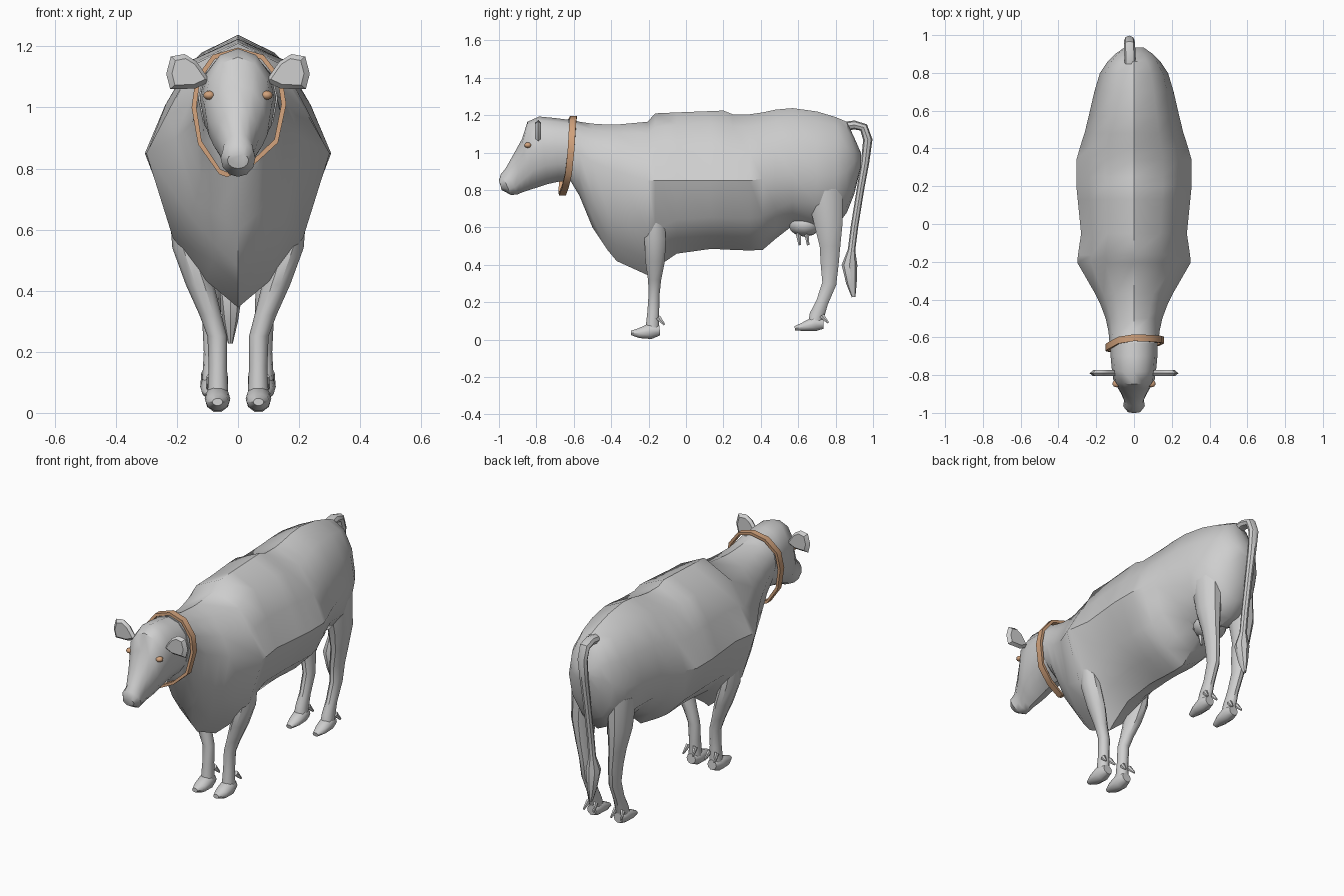
import bpy, bmesh, math
from mathutils import Vector


def material(name, rgb):
    m = bpy.data.materials.new(name)
    m.diffuse_color = (*rgb, 1)
    return m


GREY = material("grey_hide", (0.62, 0.62, 0.62))
TAN = material("tan_leather", (0.64, 0.36, 0.2))


def finish(bm, name, mat, angle=40):
    """Turn a bmesh into an object, smooth except across sharp edges."""
    bmesh.ops.recalc_face_normals(bm, faces=bm.faces)
    for f in bm.faces:
        f.smooth = True
    for e in bm.edges:
        e.smooth = e.calc_face_angle(0) < math.radians(angle)
    me = bpy.data.meshes.new(name)
    bm.to_mesh(me)
    bm.free()
    me.materials.append(mat)
    ob = bpy.data.objects.new(name, me)
    bpy.context.collection.objects.link(ob)
    return ob


def loft(name, rings, mat=GREY, closed=False, angle=40):
    """Skin a list of equal-sized rings; cap the ends unless closed."""
    bm = bmesh.new()
    vs = [[bm.verts.new(p) for p in r] for r in rings]
    n = len(vs[0])
    pairs = list(zip(vs, vs[1:])) + ([(vs[-1], vs[0])] if closed else [])
    for a, b in pairs:
        for i in range(n):
            j = (i + 1) % n
            bm.faces.new((a[i], a[j], b[j], b[i]))
    if not closed:
        bm.faces.new(vs[0])
        bm.faces.new(vs[-1])
    return finish(bm, name, mat, angle)


def tube(name, path, side=1, n=10):
    """Tapered tube; path rows are x, y, z, radius across x, radius across the path."""
    pts = [Vector((side * p[0], p[1], p[2])) for p in path]
    rings = []
    for i, (c, p) in enumerate(zip(pts, path)):
        t = pts[min(i + 1, len(pts) - 1)] - pts[max(i - 1, 0)]
        v = t.cross(Vector((1, 0, 0))).normalized()
        rings.append([c + Vector((p[3], 0, 0)) * math.cos(a) + v * p[4] * math.sin(a)
                      for a in (2 * math.pi * k / n for k in range(n))])
    return loft(name, rings)


def ball(name, centre, radii, mat, sub=2):
    bm = bmesh.new()
    bmesh.ops.create_icosphere(bm, subdivisions=sub, radius=1)
    for v in bm.verts:
        v.co = Vector(c + r * q for c, r, q in zip(centre, radii, v.co))
    return finish(bm, name, mat)


# Half cross-sections: angular (shoulder) and round (neck, rump), blended per section
ANGULAR = [(0, 1), (.5, .8), (.76, .4), (1, 0), (.71, -.55), (.36, -.82), (0, -1)]
ROUND = [(0, 1), (.5, .87), (.87, .5), (1, 0), (.87, -.5), (.5, -.87), (0, -1)]


def section(yt, zt, yb, zb, w, ym, zm, r):
    half = []
    for a, b in zip(ANGULAR, ROUND):
        u, v = a[0] + (b[0] - a[0]) * r, a[1] + (b[1] - a[1]) * r
        ye, ze = (yt, zt) if v > 0 else (yb, zb)
        half.append(Vector((u * w, ym + (ye - ym) * abs(v), zm + (ze - zm) * abs(v))))
    return half + [Vector((-p.x, p.y, p.z)) for p in half[-2:0:-1]]


# Body and neck: y, top z, bottom z, half width, z of widest point, roundness
body = [
    (-.63, 1.18, .87, .13, 1.03, 1), (-.57, 1.165, .77, .135, 1.0, .9),
    (-.50, 1.155, .60, .15, .95, .6), (-.42, 1.15, .48, .18, .92, .4),
    (-.37, 1.15, .42, .205, .9, .3), (-.205, 1.165, .345, .30, .85, 0),
    (-.165, 1.21, .38, .297, .85, 0), (-.05, 1.215, .46, .28, .85, .25),
    (.13, 1.222, .485, .298, .85, .3), (.20, 1.225, .483, .305, .85, .2),
    (.25, 1.205, .48, .305, .85, .2), (.34, 1.205, .477, .305, .85, .25),
    (.41, 1.215, .48, .285, .86, .3), (.48, 1.23, .54, .262, .87, .4),
    (.57, 1.238, .61, .24, .88, .5), (.70, 1.22, .58, .21, .88, .7),
    (.80, 1.19, .60, .18, .88, .8), (.86, 1.165, .68, .14, .9, .9),
    (.90, 1.08, .78, .10, .95, 1), (.935, 1.0, .92, .05, .96, 1),
]
loft("body", [section(y, t, y, b, w, y, m, r) for y, t, b, w, m, r in body])

# Head: top y, top z, bottom y, bottom z, half width
head = [
    (-.60, 1.172, -.60, .85, .125), (-.70, 1.185, -.68, .845, .125),
    (-.785, 1.193, -.74, .832, .118), (-.848, 1.165, -.80, .812, .11),
    (-.876, 1.075, -.84, .80, .092), (-.92, .995, -.87, .79, .07),
    (-.965, .915, -.90, .777, .052), (-.99, .885, -.935, .773, .057),
    (-1.0, .85, -.985, .80, .035),
]
loft("head", [section(yt, zt, yb, zb, w, (yt + yb) / 2, .55 * zt + .45 * zb, 1)
              for yt, zt, yb, zb, w in head])

# Parts that repeat left and right
EAR = [(.09, 1.085), (.135, 1.15), (.175, 1.175), (.22, 1.167), (.235, 1.11),
       (.222, 1.06), (.14, 1.062)]
FRONT_LEG = [(.19, -.16, .67, .035, .045), (.165, -.165, .54, .05, .06),
             (.125, -.165, .42, .046, .055), (.09, -.168, .32, .036, .037),
             (.068, -.17, .25, .032, .031), (.066, -.175, .15, .03, .033),
             (.066, -.18, .06, .034, .038)]
FRONT_HOOF = [(.066, -.14, .05, .028, .028), (.067, -.19, .046, .042, .045),
              (.067, -.25, .035, .038, .028), (.067, -.295, .036, .017, .012)]
HIND_LEG = [(.11, .74, .80, .07, .10), (.115, .762, .62, .058, .08),
            (.105, .77, .50, .042, .058), (.092, .768, .40, .035, .05),
            (.086, .766, .30, .031, .04), (.084, .728, .20, .028, .034),
            (.084, .70, .13, .032, .042), (.084, .685, .08, .035, .035)]
HIND_HOOF = [(.084, .735, .085, .028, .028), (.084, .69, .086, .04, .042),
             (.084, .63, .07, .035, .025), (.084, .582, .06, .018, .012)]
for s, side in ((1, "left"), (-1, "right")):
    rings = [[Vector((s * (.16 + (x - .16) * k), y, 1.115 + (z - 1.115) * k)) for x, z in EAR]
             for y, k in ((-.806, .75), (-.79, 1), (-.774, .75))]
    loft(side + "_ear", rings)
    ball(side + "_eye", (s * .094, -.845, 1.04), (.02, .02, .015), TAN)
    tube(side + "_front_leg", FRONT_LEG, s)
    tube(side + "_front_hoof", FRONT_HOOF, s)
    tube(side + "_hind_leg", HIND_LEG, s)
    tube(side + "_hind_hoof", HIND_HOOF, s)
    # Dewclaws behind each foot
    for leg, x, y, z in (("front", .066, -.15, .12), ("hind", .084, .725, .13)):
        for d in (-.02, .024):
            tube(f"{side}_{leg}_dewclaw",
                 [(x + d, y, z, .013, .016), (x + d * 1.4, y + .035, z - .04, .005, .006)], s, 6)
    # Teats
    for y in (.60, .645):
        tube(side + "_teat", [(.035, y, .57, .016, .016), (.035, y + .008, .505, .007, .007)], s, 6)

# Udder
ball("udder", (0, .635, .615), (.095, .09, .065), GREY)

# Tail with tuft, hanging slightly off centre
tube("tail", [(-.02, .85, 1.14, .03, .025), (-.022, .90, 1.148, .03, .024),
              (-.024, .95, 1.135, .03, .024), (-.025, .972, 1.07, .028, .025),
              (-.025, .958, .95, .024, .022), (-.025, .932, .80, .021, .02),
              (-.025, .90, .60, .02, .02), (-.025, .885, .48, .02, .02),
              (-.025, .874, .40, .04, .042), (-.025, .885, .30, .025, .028),
              (-.025, .896, .228, .008, .01)], n=8)

# Collar: flat strap around the neck, drooping to one side
COLLAR = [(0, -.602, 1.188), (.08, -.605, 1.165), (.138, -.61, 1.09), (.15, -.615, 1.01),
          (.125, -.628, .89), (.05, -.645, .82), (-.035, -.66, .78), (-.06, -.663, .79),
          (-.125, -.66, .885), (-.144, -.655, 1.0), (-.132, -.645, 1.09), (-.08, -.615, 1.165)]
rings = []
for p in COLLAR:
    c = Vector(p)
    out = Vector((c.x, 0, c.z - 1)).normalized() * .008
    wide = Vector((0, .018, 0))
    rings.append([c - out - wide, c + out - wide, c + out + wide, c - out + wide])
loft("collar", rings, TAN, closed=True)
